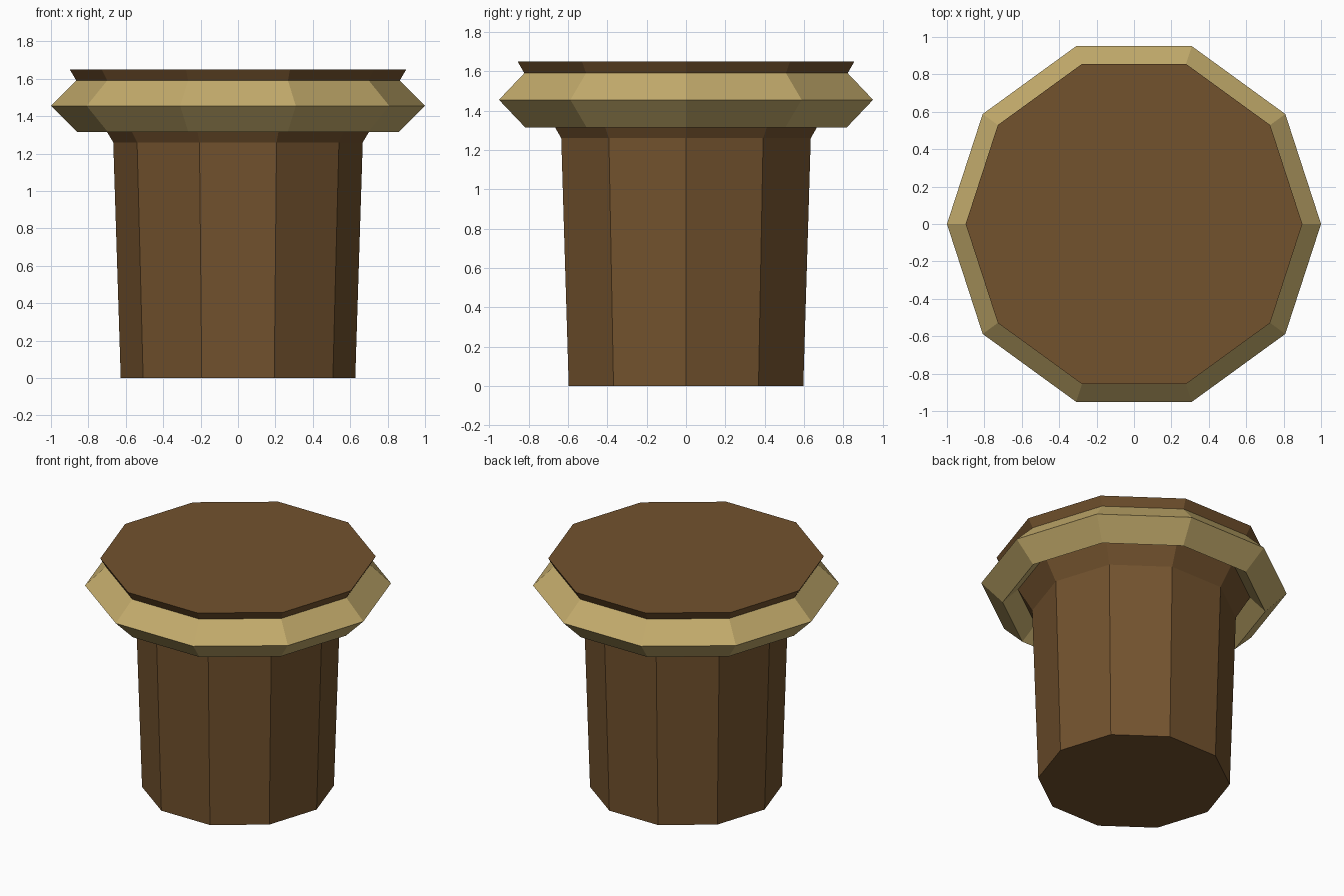
import bpy, bmesh
from math import cos, sin, tau

if "Cube" in bpy.data.objects:
    bpy.data.objects.remove(bpy.data.objects["Cube"])

SIDES = 10


def material(name, color):
    m = bpy.data.materials.new(name)
    m.diffuse_color = (*color, 1)
    m.use_nodes = True
    m.node_tree.nodes["Principled BSDF"].inputs["Base Color"].default_value = m.diffuse_color
    return m


def lathe(name, profile, mat, closed):
    """Revolve (radius, z) points into a ten-sided solid; cap the ends if open."""
    bm = bmesh.new()
    rings = [[bm.verts.new((r * cos(tau * i / SIDES), r * sin(tau * i / SIDES), z))
              for i in range(SIDES)] for r, z in profile]
    pairs = list(zip(rings, rings[1:]))
    if closed:
        pairs.append((rings[-1], rings[0]))
    for a, b in pairs:
        for i in range(SIDES):
            j = (i + 1) % SIDES
            bm.faces.new((a[i], a[j], b[j], b[i]))
    if not closed:
        bm.faces.new(rings[0][::-1])
        bm.faces.new(rings[-1])
    bmesh.ops.recalc_face_normals(bm, faces=bm.faces)
    mesh = bpy.data.meshes.new(name)
    bm.to_mesh(mesh)
    bm.free()
    mesh.materials.append(mat)
    obj = bpy.data.objects.new(name, mesh)
    bpy.context.collection.objects.link(obj)
    return obj


brown = material("brown_wood", (0.17, 0.085, 0.027))
tan = material("tan_band", (0.55, 0.41, 0.15))

# Tapered post flaring out to a flat top
lathe("post", [(0.627, 0), (0.667, 1.26), (0.90, 1.65)], brown, closed=False)

# Diamond-section band around the flare
R, T, Z = 0.86, 0.14, 1.455
lathe("band", [(R + T, Z), (R, Z + T), (R - T, Z), (R, Z - T)], tan, closed=True)
